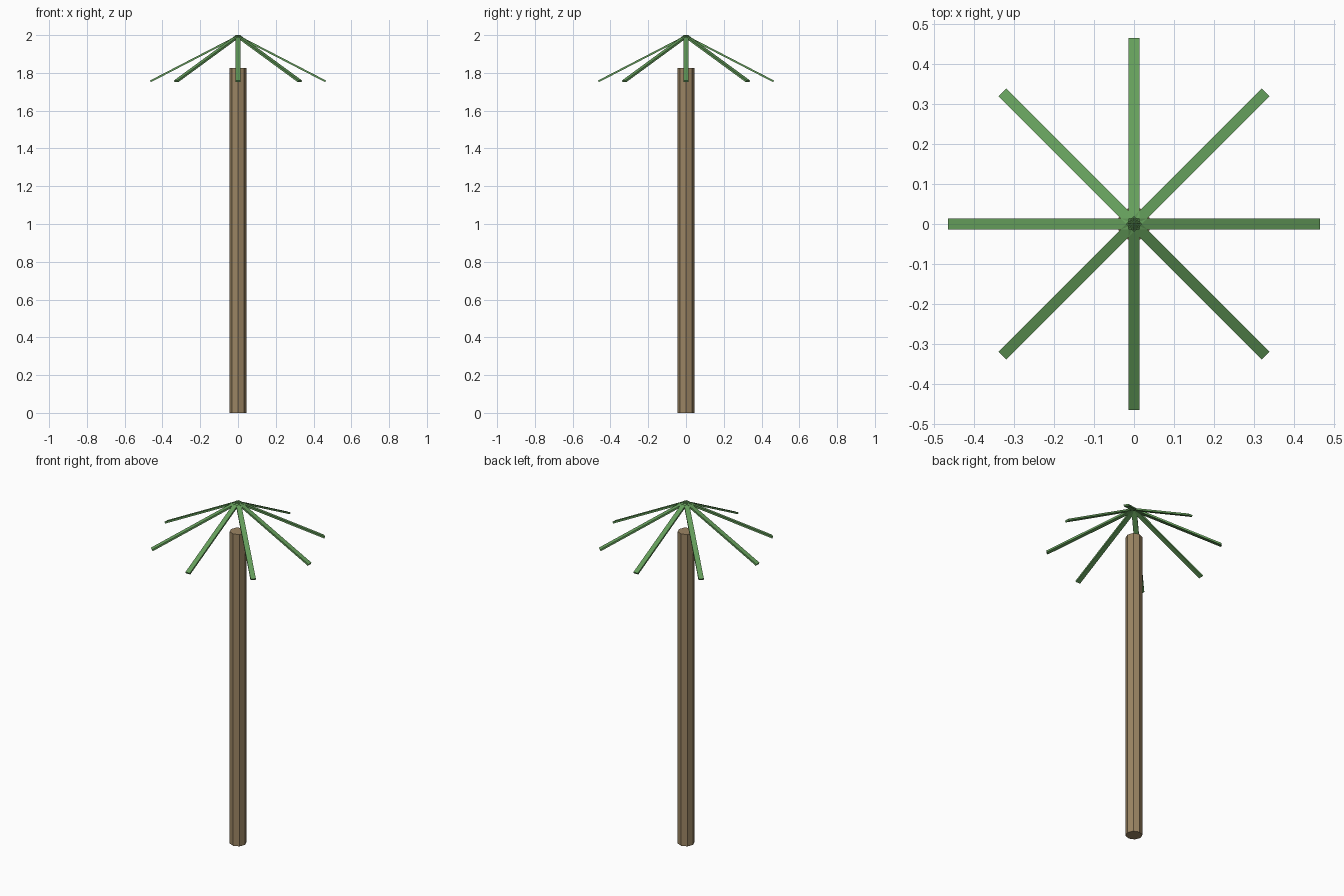
import bpy
from math import atan2, hypot, pi
from mathutils import Matrix

cube = bpy.data.objects.get("Cube")
if cube:
    bpy.data.objects.remove(cube, do_unlink=True)


def make_material(name, rgb):
    mat = bpy.data.materials.new(name)
    mat.use_nodes = True
    mat.diffuse_color = (*rgb, 1)
    mat.node_tree.nodes["Principled BSDF"].inputs["Base Color"].default_value = (*rgb, 1)
    return mat


bark = make_material("bark brown", (0.33, 0.235, 0.125))
leaf = make_material("leaf green", (0.13, 0.345, 0.105))

# Trunk: plain eight-sided column
TRUNK_HEIGHT = 1.825
bpy.ops.mesh.primitive_cylinder_add(vertices=8, radius=0.045, depth=TRUNK_HEIGHT,
                                    location=(0, 0, TRUNK_HEIGHT / 2))
trunk = bpy.context.object
trunk.name = "trunk"
trunk.data.materials.append(bark)

# Fronds: eight thin slats sloping down from a shared apex above the trunk
REACH, DROP, WIDTH, THICK = 0.464, 0.24, 0.028, 0.01
APEX = 2.0 - THICK / 2
length = hypot(REACH, DROP)
slope = atan2(DROP, REACH)
for i in range(8):
    bpy.ops.mesh.primitive_cube_add(size=1)
    frond = bpy.context.object
    frond.name = f"frond_{i + 1}"
    frond.data.transform(
        Matrix.Translation((0, 0, APEX))
        @ Matrix.Rotation(i * pi / 4, 4, "Z")
        @ Matrix.Rotation(slope, 4, "Y")
        @ Matrix.Translation((length / 2, 0, 0))
        @ Matrix.Diagonal((length, WIDTH, THICK, 1)))
    frond.data.materials.append(leaf)
